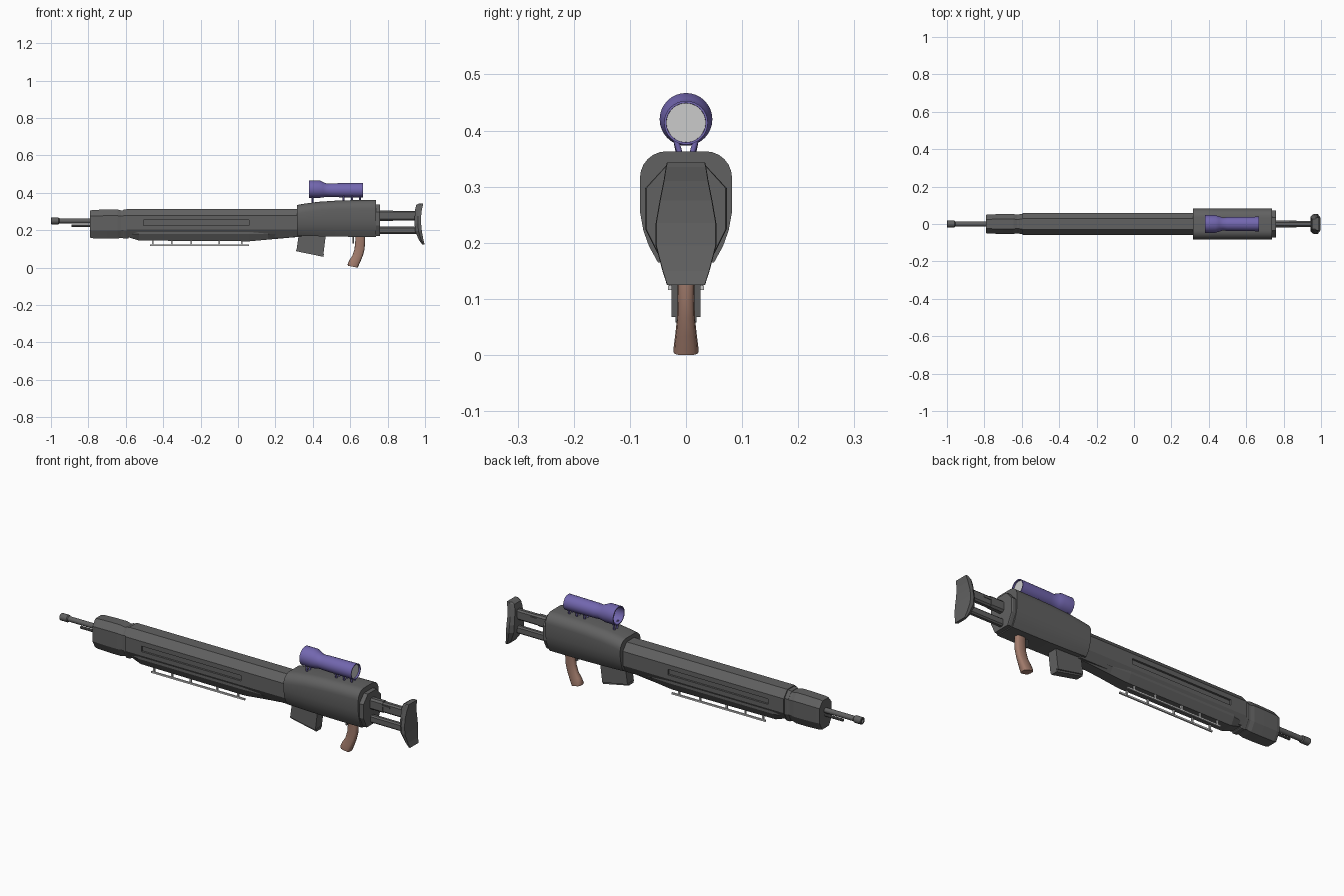
import bpy, bmesh, math
from mathutils import Vector

if "Cube" in bpy.data.objects:
    bpy.data.objects.remove(bpy.data.objects["Cube"])


def material(name, rgb):
    m = bpy.data.materials.new(name)
    m.diffuse_color = (*rgb, 1)
    m.use_nodes = True
    m.node_tree.nodes["Principled BSDF"].inputs["Base Color"].default_value = m.diffuse_color
    return m


VIOLET = material("violet", (0.17, 0.135, 0.43))
BROWN = material("brown", (0.36, 0.20, 0.15))
DARK = material("dark_grey", (0.12, 0.12, 0.12))


def loft(name, rings, mat=DARK, smooth=None, closed=False):
    """Skin a list of equal-length vertex rings; cap the ends or join last to first."""
    bm = bmesh.new()
    vs = [[bm.verts.new(p) for p in r] for r in rings]
    n = len(vs[0])
    pairs = list(zip(vs, vs[1:])) + ([(vs[-1], vs[0])] if closed else [])
    for a, b in pairs:
        for i in range(n):
            j = (i + 1) % n
            bm.faces.new((a[i], a[j], b[j], b[i]))
    if not closed:
        bm.faces.new(vs[0])
        bm.faces.new(vs[-1])
    bmesh.ops.recalc_face_normals(bm, faces=bm.faces)
    me = bpy.data.meshes.new(name)
    bm.to_mesh(me)
    bm.free()
    ob = bpy.data.objects.new(name, me)
    bpy.context.collection.objects.link(ob)
    if mat:
        me.materials.append(mat)
    if smooth:
        bpy.ops.object.select_all(action='DESELECT')
        ob.select_set(True)
        bpy.context.view_layer.objects.active = ob
        bpy.ops.object.shade_smooth_by_angle(angle=math.radians(smooth))
    return ob


def circle(x, r, z, n):
    return [(x, r * math.cos(math.tau * i / n), z + r * math.sin(math.tau * i / n)) for i in range(n)]


def tube(name, stations, n=16, mat=DARK, closed=False):
    """Turned part along x; stations are (x, radius, z centre)."""
    return loft(name, [circle(x, r, z, n) for x, r, z in stations], mat, 35, closed)


def mirrored(x, half):
    """Cross-section at x from (half width, z) points running top to bottom."""
    return [(x, y, z) for y, z in half] + [(x, -y, z) for y, z in reversed(half)]


def box(name, x0, x1, y0, y1, z0, z1, mat=DARK):
    return loft(name, [[(x, y0, z0), (x, y1, z0), (x, y1, z1), (x, y0, z1)] for x in (x0, x1)], mat)


def strut(name, a, b, r, mat=DARK, n=8):
    a, b = Vector(a), Vector(b)
    q = (b - a).to_track_quat('Z', 'Y')
    ring = [q @ Vector((r * math.cos(math.tau * i / n), r * math.sin(math.tau * i / n), 0)) for i in range(n)]
    return loft(name, [[p + v for v in ring] for p in (a, b)], mat, 50)


# Barrel with hollow muzzle, and the shorter rod beneath it
tube("barrel", [(-0.97, .013, .25), (-0.75, .013, .25)])
tube("muzzle", [(-0.955, .014, .25), (-0.96, .018, .25), (-0.998, .018, .25), (-1, .016, .25),
                (-1, .010, .25), (-0.965, .010, .25)], closed=True)
tube("under_rod", [(-0.89, .007, .225), (-0.77, .007, .225)], 10)


# Faceted shroud and collar
def shroud_ring(x, s):
    half = [(.026, .078), (.053, .045), (.053, -.035), (.030, -.078)]
    return mirrored(x, [(y * s, .233 + z * s) for y, z in half])


loft("front_shroud", [shroud_ring(x, s) for x, s in
     [(-.79, .93), (-.775, .97), (-.70, 1), (-.645, 1), (-.625, .94), (-.60, .94)]])
loft("collar", [shroud_ring(x, s) for x, s in [(-.615, .96), (-.61, 1), (-.59, 1), (-.585, .96)]])

# Long handguard with a recessed slot on each side
guard = loft("handguard", [mirrored(x, [(.030, .315), (.060, .278), (.060, .205), (.036, .165)])
                           for x in (-.595, .34)])
for s in (-1, 1):
    cutter = box("slot_cutter", -.505, .06, s * .050, s * .08, .226, .254)
    cutter.hide_render = True
    mod = guard.modifiers.new("slot", 'BOOLEAN')
    mod.operation, mod.object, mod.solver = 'DIFFERENCE', cutter, 'EXACT'
    bpy.context.view_layer.objects.active = guard
    bpy.ops.object.modifier_apply(modifier="slot")
    bpy.data.objects.remove(cutter)

# Tapering chin under the handguard
loft("chin", [mirrored(x, [(w, .20), (w, .18), (w * .6, zb)]) for x, w, zb in
     [(-.59, .042, .164), (-.53, .052, .145), (.06, .052, .141), (.16, .046, .150), (.33, .042, .165)]])

# Folded legs: two thin light grey rods on small posts
for s in (-1, 1):
    box("folded_leg", -.47, .06, s * .028 - .004, s * .028 + .004, .116, .124, None)
    for x in (-.455, -.355, -.25, -.10, .02):
        box("leg_post", x - .004, x + .004, s * .026 - .004, s * .026 + .004, .12, .155, None)


# Rounded receiver
def receiver_ring(x, top, bottom):
    pts = [(.035, top)]
    for i in range(1, 7):
        a = math.radians(15 * i)
        pts.append((.035 + .047 * math.sin(a), top - .047 + .047 * math.cos(a)))
    pts += [(.082, .255), (.076, .222), (.066, .194), (.050, bottom)]
    return mirrored(x, pts)


loft("receiver", [receiver_ring(*a) for a in
     [(.315, .335, .172), (.36, .343, .170), (.43, .352, .168), (.52, .358, .166), (.62, .361, .165),
      (.738, .363, .165)]], smooth=35)
loft("receiver_back_plate", [mirrored(x, [(.036 * s, .337), (.073 * s, .297), (.073 * s, .225), (.045 * s, .17)])
                             for x, s in [(.72, 1), (.755, 1), (.76, .97)]])


# Magazine with a stepped foot
def slab(name, outline, w):
    loft(name, [[(x, y, z) for x, z in outline] for y in (-w, w)])


slab("magazine", [(.325, .18), (.313, .095), (.456, .068), (.47, .18)], .026)
slab("magazine_foot", [(.312, .100), (.311, .088), (.457, .058), (.459, .072)], .019)

# Curved pistol grip and trigger
grip = [(.628, .678, .175, .017), (.627, .679, .14, .016), (.623, .677, .10, .015),
        (.612, .668, .065, .016), (.597, .655, .038, .019), (.586, .644, .014, .022), (.588, .640, .005, .022)]
rings = []
for i, (x0, x1, z, w) in enumerate(grip):
    ring = []
    for k in range(12):
        c, d = [math.copysign(abs(v) ** .65, v) for v in (math.cos(math.tau * k / 12), math.sin(math.tau * k / 12))]
        tilt = -.005 * c if i > 3 else 0
        ring.append(((x0 + x1) / 2 + c * (x1 - x0) / 2, w * d, z + tilt))
    rings.append(ring)
loft("pistol_grip", rings, BROWN, 50)
box("trigger", .612, .621, -.006, .006, .128, .175)


# Stock bars
def bevel_bar(name, x0, x1, z0, z1, w):
    c = w * .5
    loft(name, [mirrored(x, [(w - c, z1), (w, z1 - c), (w, z0 + c), (w - c, z0)]) for x in (x0, x1)])


bevel_bar("upper_stock_bar", .74, .965, .252, .304, .015)
bevel_bar("upper_stock_sleeve", .74, .83, .250, .307, .018)
bevel_bar("lower_stock_bar", .74, .965, .181, .219, .013)
for s in (-1, 1):
    box("stock_rib", .83, .87, s * .014, s * .018, .283, .291)

# Shoulder butt, concave at the back
butt = [(.984, .998, .125, .034), (.966, .991, .150, .042), (.947, .983, .195, .054), (.944, .979, .235, .054),
        (.945, .979, .275, .047), (.947, .983, .310, .040), (.953, .989, .335, .036), (.966, .990, .343, .034)]
loft("shoulder_butt", [[(x0, -w * .75, z), ((x0 + x1) / 2, -w, z), (x1, -w * .98, z),
                        (x1, w * .98, z), ((x0 + x1) / 2, w, z), (x0, w * .75, z)] for x0, x1, z, w in butt])

# Scope: hollow turned body with pale glass at both ends
tube("scope_body", [(.38, .047, .420), (.435, .047, .420), (.455, .041, .417), (.475, .035, .414), (.50, .037, .414),
                    (.668, .039, .414), (.668, .035, .414), (.50, .031, .414), (.455, .034, .416),
                    (.435, .042, .420), (.38, .042, .420)], 32, mat=VIOLET, closed=True)
tube("front_lens", [(.43, .0425, .42), (.434, .0425, .42)], 32, mat=None)
tube("rear_lens", [(.655, .0352, .414), (.659, .0352, .414)], 32, mat=None)

# Scope mounts: splayed pairs of struts
for x, top, foot in [(.398, .385, .338), (.565, .384, .352), (.61, .384, .352), (.652, .384, .352)]:
    for s in (-1, 1):
        strut("scope_mount", (x, s * .018, top), (x, s * .009, foot), .005, VIOLET)
